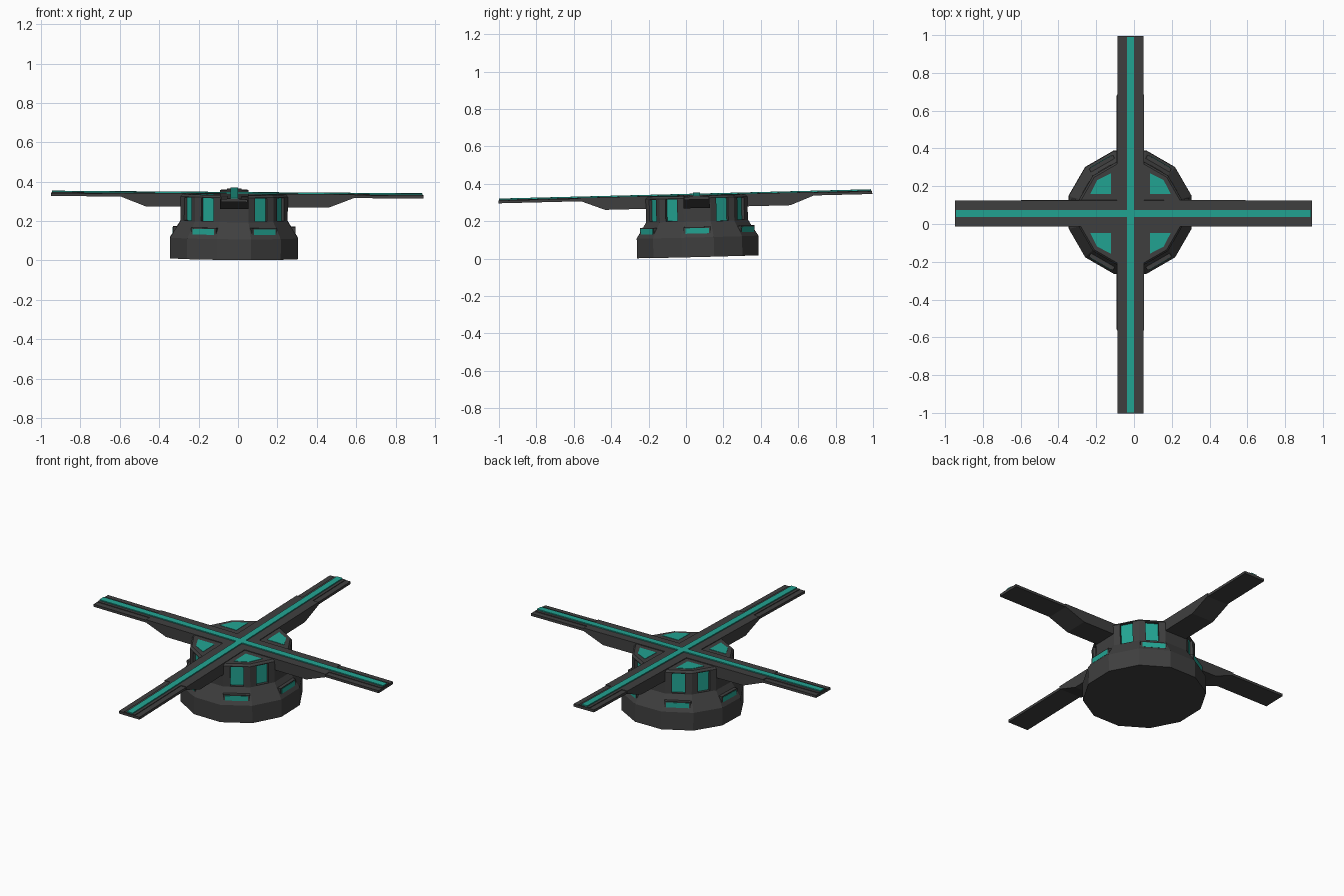
import bpy, bmesh, math
from mathutils import Matrix, Vector

if "Cube" in bpy.data.objects:
    bpy.data.objects.remove(bpy.data.objects["Cube"])

def material(name, color):
    m = bpy.data.materials.new(name)
    m.diffuse_color = (*color, 1)
    m.use_nodes = True
    m.node_tree.nodes["Principled BSDF"].inputs["Base Color"].default_value = m.diffuse_color
    return m

DARK = material("dark_grey", (0.05, 0.05, 0.05))
TEAL = material("teal", (0.016, 0.37, 0.29))

# The whole model leans very slightly
FRAME = (Matrix.Translation((-0.021, 0.064, 0.0105))
         @ Matrix.Rotation(0.025, 4, 'X') @ Matrix.Rotation(0.007, 4, 'Y'))

def finish(name, bm, mats, angle=0.0):
    bmesh.ops.recalc_face_normals(bm, faces=bm.faces)
    me = bpy.data.meshes.new(name)
    bm.to_mesh(me)
    bm.free()
    for m in mats:
        me.materials.append(m)
    ob = bpy.data.objects.new(name, me)
    bpy.context.collection.objects.link(ob)
    ob.matrix_world = FRAME @ Matrix.Rotation(angle, 4, 'Z')
    return ob

def box(name, lo, hi, mat, angle=0.0):
    bm = bmesh.new()
    lo, hi = Vector(lo), Vector(hi)
    bmesh.ops.create_cube(bm, size=1, matrix=Matrix.Translation((lo + hi) / 2)
                          @ Matrix.Diagonal((*(hi - lo), 1)))
    return finish(name, bm, [mat], angle)

def prism(name, pts, offset, mat, angle=0.0):
    """Extrude a closed outline of 3D points along offset."""
    bm = bmesh.new()
    f = bm.faces.new([bm.verts.new(p) for p in pts])
    ext = bmesh.ops.extrude_face_region(bm, geom=[f], use_keep_orig=True)
    bmesh.ops.translate(bm, vec=offset,
                        verts=[v for v in ext["geom"] if isinstance(v, bmesh.types.BMVert)])
    return finish(name, bm, [mat], angle)

# Twelve-sided hub: base drum, taper, upper drum with recessed windows
SIDES = 12
levels = [(0.325, 0.0), (0.325, 0.105), (0.272, 0.19), (0.272, 0.315), (0.262, 0.327)]
bm = bmesh.new()
rings = []
for apothem, z in levels:
    r = apothem / math.cos(math.pi / SIDES)
    rings.append([bm.verts.new((r * math.cos(math.tau * (i + 0.5) / SIDES),
                                r * math.sin(math.tau * (i + 0.5) / SIDES), z))
                  for i in range(SIDES)])
windows = []
for k in range(len(rings) - 1):
    for i in range(SIDES):
        j = (i + 1) % SIDES
        f = bm.faces.new((rings[k][i], rings[k][j], rings[k + 1][j], rings[k + 1][i]))
        if k == 2 and j % 3:
            windows.append((f, math.tau * j / SIDES))
bm.faces.new(rings[0][::-1])
bm.faces.new(rings[-1])
for f, a in windows:
    n = Vector((math.cos(a), math.sin(a), 0))
    t = Vector((-n.y, n.x, 0))
    bmesh.ops.inset_individual(bm, faces=[f], thickness=0.006)
    for v in f.verts:                      # narrow to the window width
        s = v.co.dot(t)
        v.co += t * (math.copysign(0.036, s) - s)
    bmesh.ops.inset_individual(bm, faces=[f], thickness=0.0005)
    for v in f.verts:
        v.co -= n * 0.016
    f.material_index = 1
finish("hub", bm, [DARK, TEAL])

# Hooded light strips around the taper
for i in range(6):
    a = i * math.tau / 6
    box(f"strip_housing_{i}", (0.26, -0.073, 0.117), (0.311, 0.073, 0.161), DARK, a)
    box(f"light_strip_{i}", (0.30, -0.063, 0.126), (0.313, 0.063, 0.155), TEAL, a)

# Corner panels on the roof
for i in range(4):
    outline = [(0.103, 0.103), (0.213, 0.103), (0.176, 0.176), (0.103, 0.213)]
    prism(f"roof_panel_{i}", [(x, y, 0.32) for x, y in outline], (0, 0, 0.009),
          TEAL, i * math.pi / 2)

# Four arms: bracket, thin blade, raised rib and light line
arms = [("right", 0.96, 0.61, 0.07), ("back", 0.94, 0.63, 0.0725),
        ("left", 0.93, 0.58, 0.07), ("front", 1.06, 0.62, 0.0725)]
for i, (side, length, reach, half) in enumerate(arms):
    a = i * math.pi / 2
    profile = [(0, 0.331), (reach, 0.331), (reach, 0.313),
               (reach - 0.13, 0.263), (0, 0.263)]
    prism(f"{side}_arm_bracket", [(r, -half, z) for r, z in profile],
          (0, 2 * half, 0), DARK, a)
    box(f"{side}_arm_blade", (0.2, -0.068, 0.312), (length, 0.068, 0.327), DARK, a)
    box(f"{side}_arm_rib", (0.2, -0.036, 0.32), (length - 0.003, 0.036, 0.331), DARK, a)
    box(f"{side}_light_line", (0, -0.019, 0.325), (length - 0.005, 0.019, 0.337), TEAL, a)
